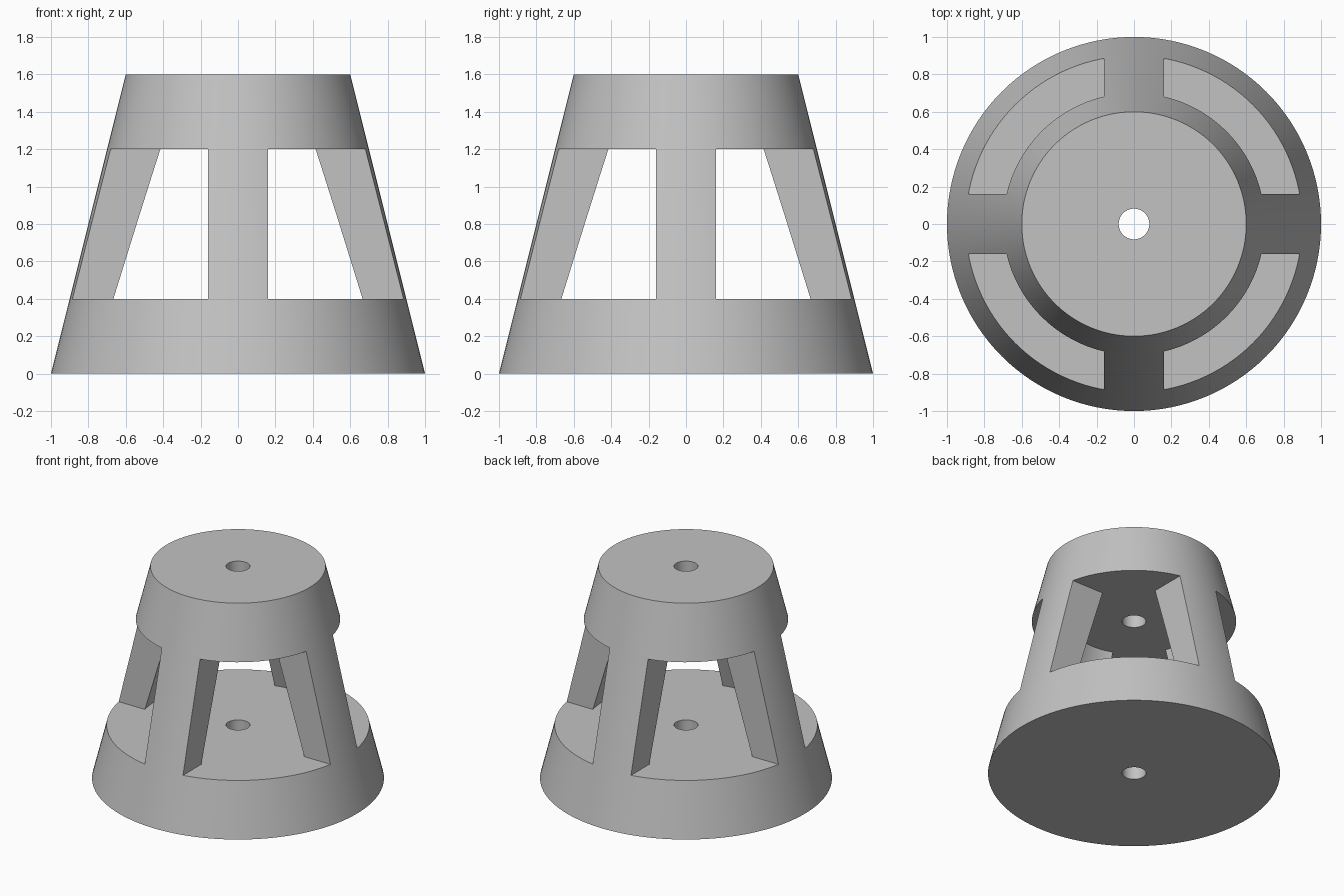
import bpy
import math

cube = bpy.data.objects.get("Cube")
if cube:
    bpy.data.objects.remove(cube, do_unlink=True)

SIDES = 128
FLOOR, CEILING, HEIGHT = 0.4, 1.2, 1.6
LEG_HALF = 0.16

grey = bpy.data.materials.new("plain_grey")
grey.use_nodes = True
colour = (0.54, 0.54, 0.54, 1)
grey.diffuse_color = colour
grey.node_tree.nodes["Principled BSDF"].inputs["Base Color"].default_value = colour


def frustum(name, r_low, r_high, z_low, z_high):
    bpy.ops.mesh.primitive_cone_add(
        vertices=SIDES, radius1=r_low, radius2=r_high, depth=z_high - z_low,
        location=(0, 0, (z_low + z_high) / 2))
    ob = bpy.context.object
    ob.name = name
    ob.data.materials.append(grey)
    return ob


def window_block(sx, sy):
    bpy.ops.mesh.primitive_cube_add(size=1)
    ob = bpy.context.object
    ob.name = "window_cutter"
    ob.dimensions = (1, 1, CEILING - FLOOR)
    ob.location = (sx * (LEG_HALF + 0.5), sy * (LEG_HALF + 0.5), (FLOOR + CEILING) / 2)
    ob.data.materials.append(grey)
    return ob


def cut(target, cutter):
    bpy.context.view_layer.update()
    bpy.ops.object.select_all(action='DESELECT')
    bpy.context.view_layer.objects.active = target
    target.select_set(True)
    mod = target.modifiers.new("cut", 'BOOLEAN')
    mod.operation = 'DIFFERENCE'
    mod.solver = 'EXACT'
    mod.object = cutter
    bpy.ops.object.modifier_apply(modifier=mod.name)
    bpy.data.objects.remove(cutter, do_unlink=True)


# Tapered body
body = frustum("tapered_frame", 1.0, 0.6, 0, HEIGHT)

# Tapered inner chamber between the base and the cap
cut(body, frustum("chamber_cutter", 0.685, 0.445, FLOOR, CEILING))

# Four windows, leaving four upright legs
for sx in (-1, 1):
    for sy in (-1, 1):
        cut(body, window_block(sx, sy))

# Central hole through base and cap
cut(body, frustum("hole_cutter", 0.082, 0.082, -0.1, HEIGHT + 0.1))

bpy.ops.object.select_all(action='DESELECT')
body.select_set(True)
bpy.context.view_layer.objects.active = body
bpy.ops.object.transform_apply(location=True, rotation=True, scale=True)
bpy.ops.object.shade_smooth_by_angle(angle=math.radians(25))
